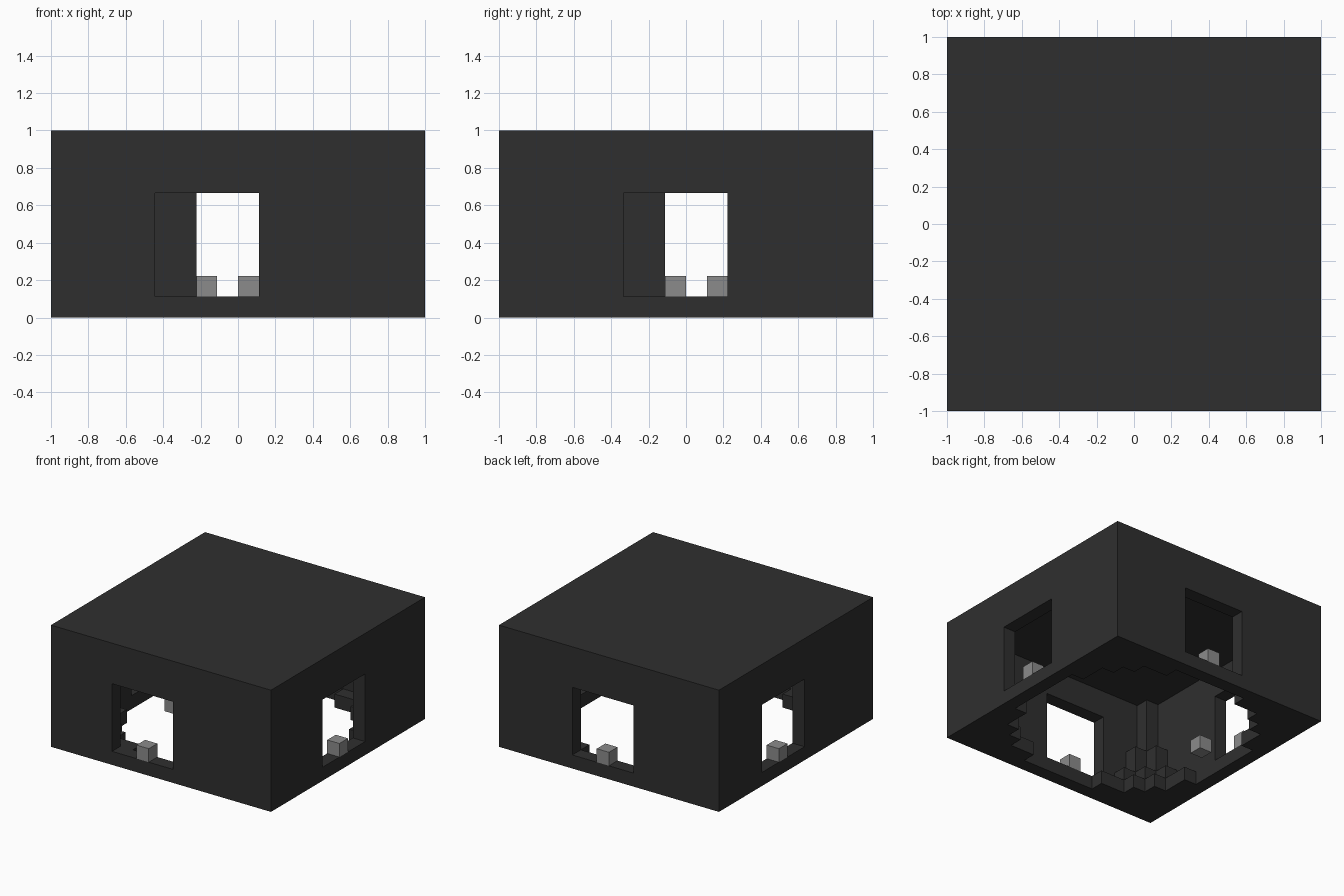
import bpy, bmesh
from mathutils import Vector

if "Cube" in bpy.data.objects:
    bpy.data.objects.remove(bpy.data.objects["Cube"], do_unlink=True)

U = 1 / 9          # block size
HALF, TALL = 9, 9  # half width and height, in blocks


def material(name, value):
    m = bpy.data.materials.new(name)
    m.use_nodes = True
    m.diffuse_color = (value, value, value, 1)
    m.node_tree.nodes["Principled BSDF"].inputs["Base Color"].default_value = (value, value, value, 1)
    return m


def add_object(name, bm, mat):
    me = bpy.data.meshes.new(name)
    bm.to_mesh(me)
    bm.free()
    me.materials.append(mat)
    ob = bpy.data.objects.new(name, me)
    bpy.context.collection.objects.link(ob)
    return ob


charcoal = material("charcoal", 0.028)
grey = material("mid_grey", 0.26)


def in_opening(i, j, k):
    """One five by five opening in each outer wall."""
    if not 1 <= k <= 5:
        return False
    return ((j == -HALF and -4 <= i <= 0) or (j == HALF - 1 and -2 <= i <= 2)
            or (i == HALF - 1 and -3 <= j <= 1) or (i == -HALF and -1 <= j <= 3))


def solid(i, j, k):
    """Square shell with a stepped, ball-shaped hollow that breaks through the floor."""
    if not (-HALF <= i < HALF and -HALF <= j < HALF and 0 <= k < TALL):
        return False
    if in_opening(i, j, k):
        return False
    if i in (-HALF, HALF - 1) or j in (-HALF, HALF - 1) or k == TALL - 1:
        return True
    return Vector((i + .5, j + .5, k + .5 - 7)).length > 10.4


# Block shell: only the exposed block sides become faces
bm = bmesh.new()
corners = {}


def corner(p):
    key = tuple(round(c) for c in p)
    if key not in corners:
        corners[key] = bm.verts.new(Vector(key) * U)
    return corners[key]


directions = [Vector(d) * s for d in ((1, 0, 0), (0, 1, 0), (0, 0, 1)) for s in (1, -1)]
for i in range(-HALF, HALF):
    for j in range(-HALF, HALF):
        for k in range(TALL):
            if not solid(i, j, k):
                continue
            centre = Vector((i + .5, j + .5, k + .5))
            for n in directions:
                if solid(i + int(n.x), j + int(n.y), k + int(n.z)):
                    continue
                a = Vector((n.y, n.z, n.x)) / 2
                b = n.cross(a)
                mid = centre + n / 2
                bm.faces.new([corner(mid + o) for o in (-a - b, a - b, a + b, b - a)])
add_object("hollow_block_shell", bm, charcoal)


# Small grey blocks: one on each sill and one inside
blocks = {
    "front_sill_block": (-2, -9, 1),
    "back_sill_block": (0, 8, 1),
    "left_sill_block": (8, -1, 1),
    "right_sill_block": (-9, 1, 1),
    "inner_block": (-6, 0, 0),
}
for name, cell in blocks.items():
    bm = bmesh.new()
    bmesh.ops.create_cube(bm, size=U)
    ob = add_object(name, bm, grey)
    ob.location = (Vector(cell) + Vector((.5, .5, .5))) * U
